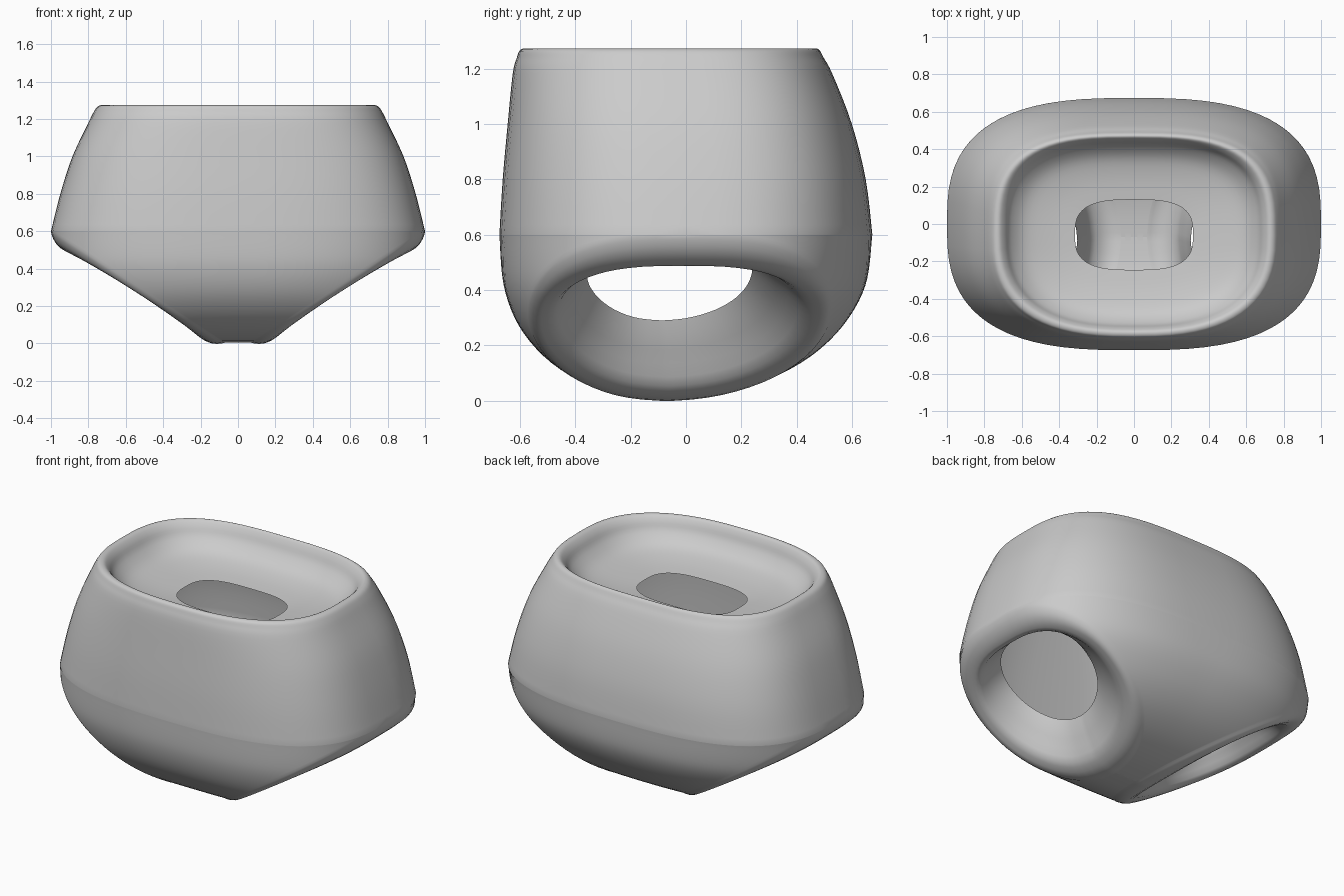
import bpy, bmesh, math
from mathutils import Vector

cube = bpy.data.objects.get("Cube")
if cube:
    bpy.data.objects.remove(cube, do_unlink=True)

HALF = 36         # segments along the front or the back of a section
LEG_ROWS = 32     # rows between hip and crotch
HIP = Vector((1.0, 0, .6))       # upper end of the leg cut
CROTCH = Vector((.07, 0, .004))  # lower end of the leg cut

# Cross-sections: height, half width, front y, back y,
# front squareness, back squareness
WAIST = [
    (1.09, .315, -.245, .13, 3, 3),
    (1.105, .45, -.36, .25, 2.8, 3),
    (1.135, .58, -.47, .35, 2.6, 3),
    (1.19, .655, -.53, .415, 2.6, 3),
    (1.245, .69, -.555, .445, 2.6, 3),
    (1.272, .72, -.575, .465, 2.6, 3),
    (1.268, .748, -.6, .482, 2.6, 3),
    (1.24, .77, -.612, .498, 2.6, 3),
    (1.18, .8, -.627, .53, 2.65, 3),
    (1.0, .885, -.645, .6, 2.75, 2.9),
    (.8, .95, -.663, .65, 2.8, 2.85),
    (HIP.z, HIP.x, -.675, .674, 2.8, 2.8),
]
SEAT = [
    WAIST[-1],
    (.42, .995, -.66, .65, 2.75, 2.6),
    (.28, .96, -.61, .575, 2.7, 2.4),
    (.17, .93, -.525, .465, 2.7, 2.3),
    (.09, .9, -.42, .33, 2.7, 2.3),
    (.04, .88, -.31, .19, 2.7, 2.3),
    (.014, .87, -.2, .06, 2.7, 2.3),
    (CROTCH.z, .87, -.07, -.07, 2.7, 2.3),
]

# Leg rim rings: scale along the slope, scale in depth, outward offset, drift
RIM = [
    (.98, .99, .012, 0), (.94, .97, .03, 0), (.89, .945, .046, 0),
    (.83, .91, .058, 0), (.77, .87, .065, .03), (.73, .83, .062, .1),
    (.69, .785, .045, .2), (.65, .73, .015, .4), (.6, .665, -.015, .6),
    (.55, .595, -.05, .82), (.51, .54, -.085, 1),
]


def smooth_rows(rows, steps):
    """Spline-interpolate between neighbouring sections."""
    out = []
    for i in range(len(rows) - 1):
        quad = (rows[max(i - 1, 0)], rows[i], rows[i + 1],
                rows[min(i + 2, len(rows) - 1)])
        for k in range(steps):
            t = k / steps
            out.append([.5 * (2 * b + (c - a) * t
                              + (2 * a - 5 * b + 4 * c - d) * t * t
                              + (3 * b - a - 3 * c + d) * t ** 3)
                        for a, b, c, d in zip(*quad)])
    return out + [rows[-1]]


def section_at(rows, z):
    """Section of a dense, descending table at height z."""
    for hi, lo in zip(rows, rows[1:]):
        if hi[0] >= z >= lo[0] and hi[0] > lo[0]:
            t = (hi[0] - z) / (hi[0] - lo[0])
            return [a + (b - a) * t for a, b in zip(hi, lo)]
    return rows[-1]


def half_section(bm, row, side, limit):
    """Front (side -1) or back (side 1) of a section, from +limit to -limit."""
    z, a, front, back = row[:4]
    n = row[4] if side < 0 else row[5]
    mid, b = (front + back) / 2, (back - front) / 2
    start = math.acos(min(1, limit / a) ** (n / 2))
    verts = []
    for i in range(HALF + 1):
        t = start + (math.pi - 2 * start) * i / HALF
        c, s = math.cos(t), max(0, math.sin(t))
        if i in (0, HALF) and limit >= a:
            s = 0
        x = math.copysign(a * abs(c) ** (2 / n), c)
        verts.append(bm.verts.new((x, mid + side * b * s ** (2 / n), z)))
    return verts


def bridge(bm, first, second):
    for i in range(len(first) - 1):
        bm.faces.new((first[i], second[i], second[i + 1], first[i + 1]))


def leg_rim(bm, loop, side):
    """Roll the cut edge over and fold it into the leg hole."""
    slope = (HIP - CROTCH).normalized()
    n = Vector((-slope.z * -side, 0, -slope.x))
    slope.x *= side
    centre = (HIP + CROTCH) / 2
    centre.x *= side
    centre.y = (min(v.co.y for v in loop) + max(v.co.y for v in loop)) / 2
    length = (HIP - CROTCH).length / 2
    base = [v.co - centre for v in loop]
    previous = loop + loop[:1]
    for along, across, out, drift in RIM:
        verts = []
        for rel in base:
            u = rel.dot(slope) * along
            # the middle of the rim curves slightly inwards
            bend = .04 * (1 - (u / length) ** 2) * min(1, (1 - across) * 8)
            verts.append(bm.verts.new(
                centre + slope * (u + .08 * drift) + n * (out - bend)
                + Vector((0, rel.y * across - .04 * drift, 0))))
        verts.append(verts[0])
        bridge(bm, previous, verts)
        previous = verts


# Rows from the waist hole over the rim and down to the crotch
rows = [(row, row[1]) for row in smooth_rows(WAIST, 4)]
dense_seat = smooth_rows(SEAT, 16)
for k in range(1, LEG_ROWS + 1):
    f = (1 + math.cos(math.pi * k / LEG_ROWS)) / 2
    cut = CROTCH.lerp(HIP, f)
    rows.append((section_at(dense_seat, cut.z), cut.x))

# Front and back panels
bm = bmesh.new()
panels = {}
for side in (-1, 1):
    panels[side] = [half_section(bm, row, side, limit) for row, limit in rows]
    for upper, lower in zip(panels[side], panels[side][1:]):
        bridge(bm, upper, lower)

# Leg openings
hip_row = len(rows) - 1 - LEG_ROWS
for side, end in ((1, 0), (-1, HALF)):
    down = [half[end] for half in panels[-1][hip_row:]]
    up = [half[end] for half in panels[1][hip_row + 1:-1]]
    leg_rim(bm, down + up[::-1], side)

bmesh.ops.remove_doubles(bm, verts=bm.verts[:], dist=.0004)
bmesh.ops.recalc_face_normals(bm, faces=bm.faces[:])
top = max(bm.faces, key=lambda f: f.calc_center_median().z)
if top.normal.z < 0:
    bmesh.ops.reverse_faces(bm, faces=bm.faces[:])

mesh = bpy.data.meshes.new("shorts")
bm.to_mesh(mesh)
bm.free()
shorts = bpy.data.objects.new("shorts", mesh)
bpy.context.collection.objects.link(shorts)

# Plain grey cloth
grey = bpy.data.materials.new("grey_cloth")
grey.use_nodes = True
colour = (.6, .6, .6, 1)
grey.diffuse_color = colour
grey.node_tree.nodes["Principled BSDF"].inputs["Base Color"].default_value = colour
mesh.materials.append(grey)

bpy.context.view_layer.objects.active = shorts
shorts.select_set(True)
bpy.ops.object.shade_smooth_by_angle(angle=math.radians(60))
